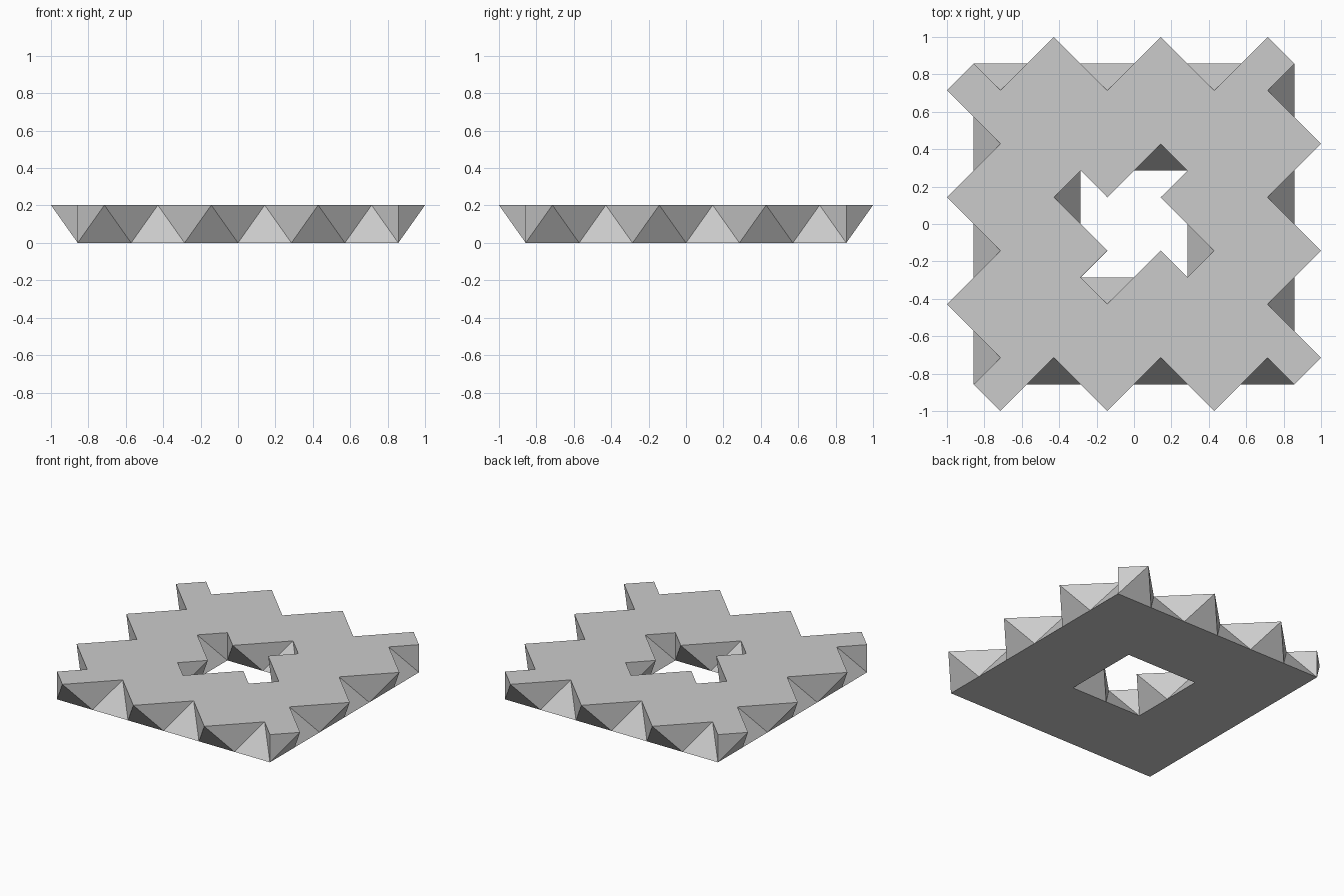
import bpy, bmesh, math
from mathutils import Matrix

if "Cube" in bpy.data.objects:
    bpy.data.objects.remove(bpy.data.objects["Cube"], do_unlink=True)

UNIT = 1 / 7                      # half a triangle edge
HEIGHT = math.sqrt(2)             # layer height, in units


def paint(name, value):
    mat = bpy.data.materials.new(name)
    mat.use_nodes = True
    colour = (value, value, value, 1)
    mat.diffuse_color = colour
    mat.node_tree.nodes["Principled BSDF"].inputs["Base Color"].default_value = colour
    return mat


bm = bmesh.new()


def face(points):
    return bm.faces.new([bm.verts.new(p) for p in points])


def zigzag_side(n):
    """Triangulated front wall of a square of half-width n; returns its top rim."""
    low = [(x, -n, 0) for x in range(-n, n + 1, 2)]
    rim = [(-n + 1 + 2 * i, -n + (1 if i % 2 else -1), HEIGHT) for i in range(n)]
    corner = (n, -n, HEIGHT)
    next_side = (n + 1, -n + 1, HEIGHT)
    for i, tip in enumerate(rim):
        face([low[i], low[i + 1], tip])
        if i + 1 < n:
            face([low[i + 1], rim[i + 1], tip])
    # Upright wedge at the corner
    face([low[-1], corner, rim[-1]])
    face([low[-1], next_side, corner])
    return [(-n, -n, HEIGHT)] + rim + [corner]


# One quarter of the ring: outer wall, hole wall, top and underside
outer = zigzag_side(6)
inner = zigzag_side(2)
face([(-5, -5, HEIGHT)] + outer[:-1] + inner[::-1])
face([(-6, -6, 0), (-2, -2, 0), (2, -2, 0), (6, -6, 0)])

# Turn the quarter around the centre
quarter = bm.verts[:] + bm.edges[:] + bm.faces[:]
for turn in range(1, 4):
    copy = bmesh.ops.duplicate(bm, geom=quarter)["geom"]
    verts = [g for g in copy if isinstance(g, bmesh.types.BMVert)]
    bmesh.ops.rotate(bm, verts=verts, cent=(0, 0, 0),
                     matrix=Matrix.Rotation(turn * math.pi / 2, 3, "Z"))

bmesh.ops.remove_doubles(bm, verts=bm.verts[:], dist=0.001)
bmesh.ops.triangulate(bm, faces=[f for f in bm.faces if len(f.verts) > 4])
bmesh.ops.recalc_face_normals(bm, faces=bm.faces[:])
bmesh.ops.scale(bm, vec=(UNIT, UNIT, UNIT), verts=bm.verts[:])

mesh = bpy.data.meshes.new("faceted_ring")
bm.to_mesh(mesh)
bm.free()
mesh.materials.append(paint("plain_grey", 0.6))
ring = bpy.data.objects.new("faceted_ring", mesh)
bpy.context.collection.objects.link(ring)
